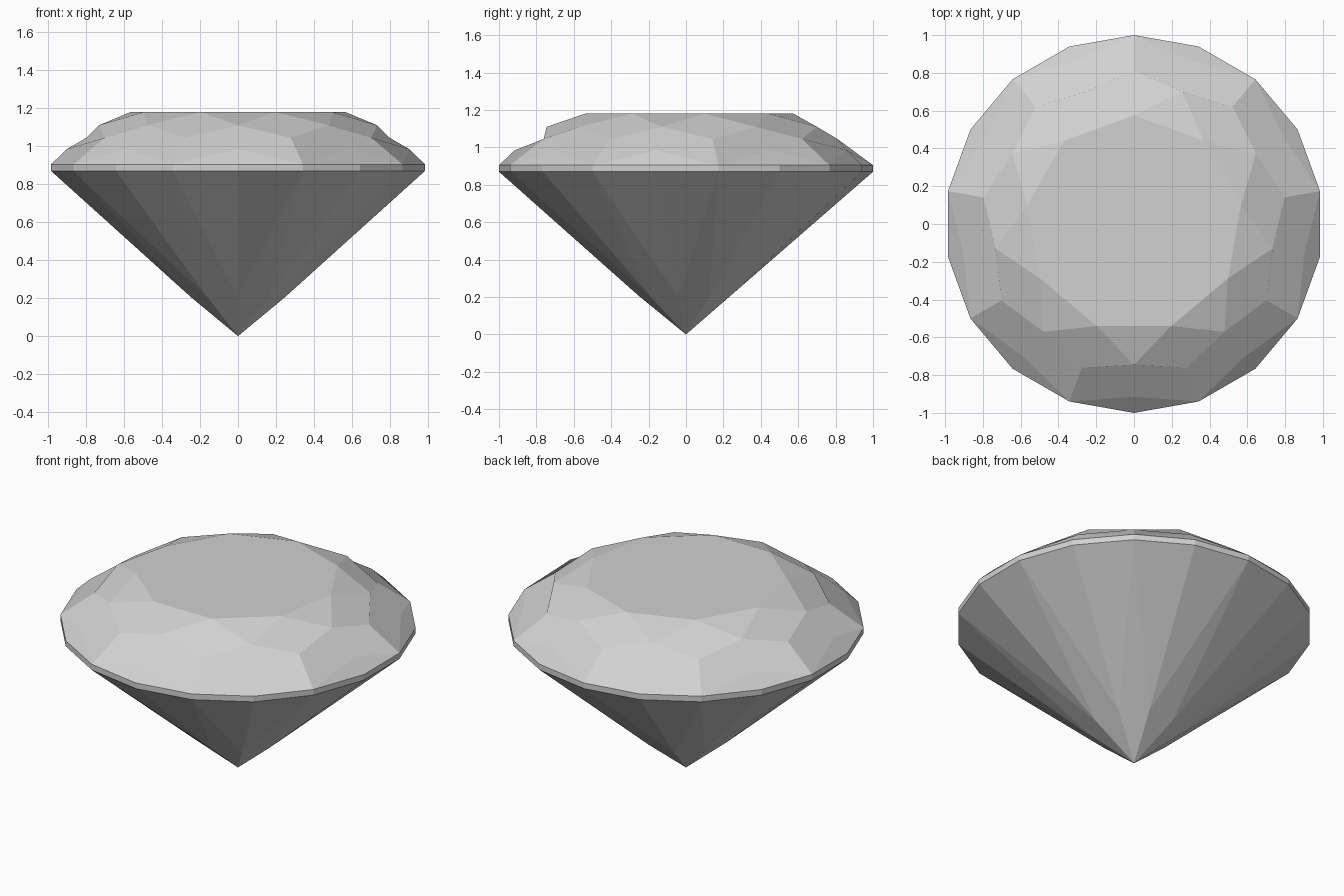
import bpy, bmesh, math

if "Cube" in bpy.data.objects:
    bpy.data.objects.remove(bpy.data.objects["Cube"], do_unlink=True)

SIDES = 9                      # main facets around the stone
STEP = 2 * math.pi / SIDES

grey = bpy.data.materials.new("pale_grey")
grey.use_nodes = True
colour = (0.64, 0.64, 0.64, 1)
grey.diffuse_color = colour
grey.node_tree.nodes["Principled BSDF"].inputs["Base Color"].default_value = colour

bm = bmesh.new()


def ring(radius, z, turn=0.0):
    """One vertex per main facet; turn is a fraction of a step."""
    angles = [math.pi / 2 + (i + turn) * STEP for i in range(SIDES)]
    return [bm.verts.new((radius * math.cos(a), radius * math.sin(a), z)) for a in angles]


# Crown rings
table = ring(0.575, 1.18)
star = ring(0.745, 1.11, 0.5)
kite = ring(0.81, 1.045)
peak = ring(0.915, 0.985, 0.5)
# Girdle rings: corners under the kites, and corners between them
top_a, top_b = ring(1, 0.905), ring(1, 0.905, 0.5)
low_a, low_b = ring(1, 0.87), ring(1, 0.87, 0.5)
# Pavilion
lower = ring(0.25, 0.204, 0.5)
tip = bm.verts.new((0, 0, 0))

bm.faces.new(table)
for i in range(SIDES):
    j = (i + 1) % SIDES
    h = i - 1
    facets = [
        # crown: star, kite, broad facet, girdle facet
        (table[i], star[i], table[j]),
        (table[i], star[h], kite[i], star[i]),
        (star[i], kite[i], top_a[i], peak[i], top_a[j], kite[j]),
        (peak[i], top_a[i], top_b[i], top_a[j]),
        # girdle band
        (top_a[i], low_a[i], low_b[i], top_b[i]),
        (top_b[i], low_b[i], low_a[j], top_a[j]),
        # pavilion: two halves and a main kite
        (low_a[i], lower[i], low_b[i]),
        (low_b[i], lower[i], low_a[j]),
        (low_a[i], lower[h], tip, lower[i]),
    ]
    for f in facets:
        bm.faces.new(f)

bmesh.ops.recalc_face_normals(bm, faces=bm.faces)
mesh = bpy.data.meshes.new("cut_gem")
bm.to_mesh(mesh)
bm.free()
mesh.materials.append(grey)
gem = bpy.data.objects.new("cut_gem", mesh)
bpy.context.collection.objects.link(gem)
